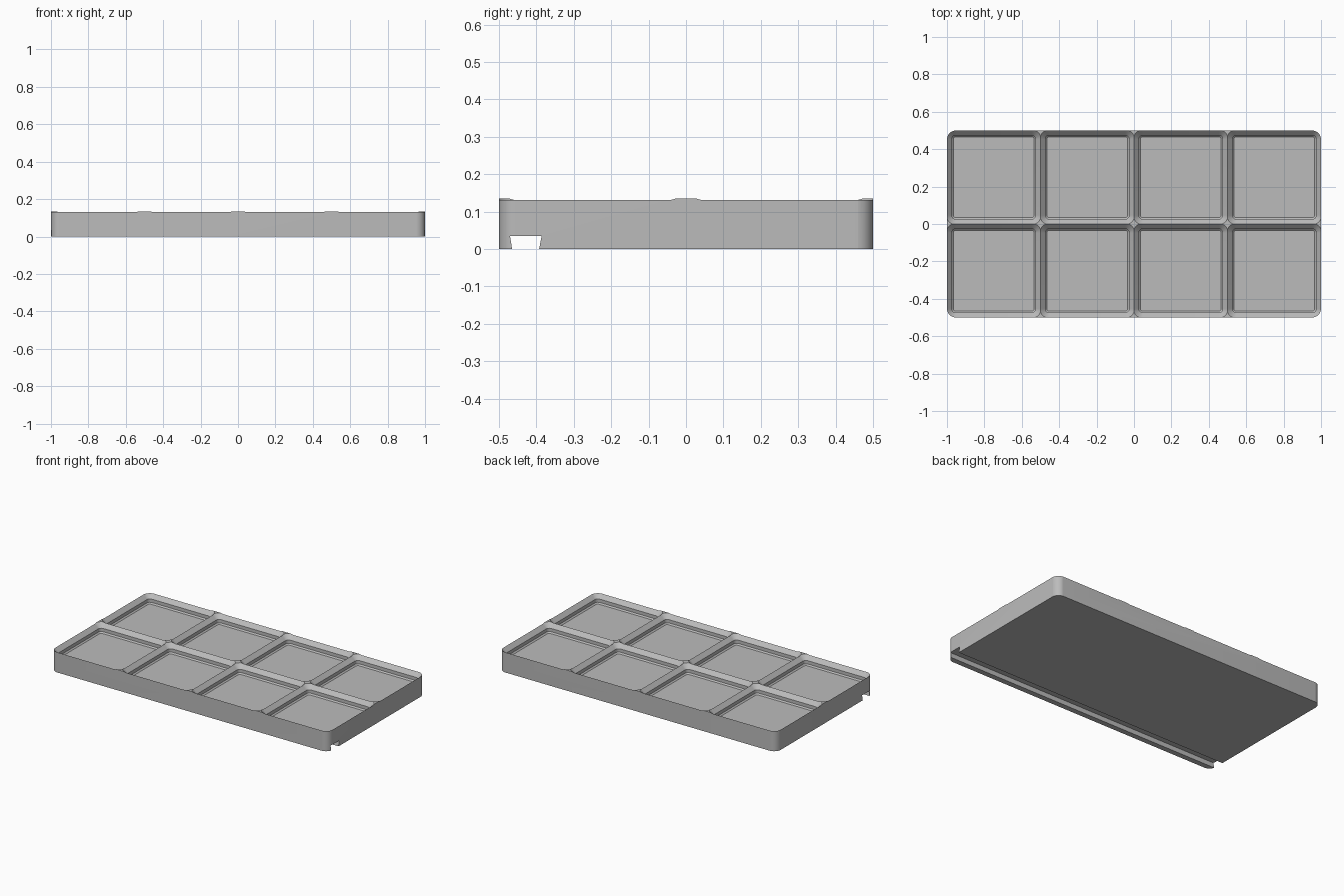
import bpy, bmesh, math

if "Cube" in bpy.data.objects:
    bpy.data.objects.remove(bpy.data.objects["Cube"])

CELL = 0.5        # pitch of one pocket
RADIUS = 0.0476   # corner radius at the pocket rim
HEIGHT = 0.1345
RIM = 0.131       # height of the sharp edge between pockets

grey = bpy.data.materials.new("light grey")
grey.diffuse_color = (0.5, 0.5, 0.5, 1)
grey.use_nodes = True
grey.node_tree.nodes["Principled BSDF"].inputs["Base Color"].default_value = grey.diffuse_color


def ring(cx, cy, hx, hy, r, z, seg=10):
    """Rounded rectangle outline at height z."""
    pts = []
    for k, (sx, sy) in enumerate([(1, 1), (-1, 1), (-1, -1), (1, -1)]):
        for i in range(seg + 1):
            a = math.pi / 2 * (k + i / seg)
            pts.append((cx + sx * (hx - r) + r * math.cos(a),
                        cy + sy * (hy - r) + r * math.sin(a), z))
    return pts


def loft(name, rings):
    """Closed solid through a stack of matching outlines."""
    bm = bmesh.new()
    loops = [[bm.verts.new(p) for p in r] for r in rings]
    n = len(loops[0])
    for a, b in zip(loops, loops[1:]):
        for i in range(n):
            j = (i + 1) % n
            bm.faces.new((a[i], a[j], b[j], b[i]))
    bm.faces.new(loops[0][::-1])
    bm.faces.new(loops[-1])
    bmesh.ops.recalc_face_normals(bm, faces=bm.faces)
    me = bpy.data.meshes.new(name)
    bm.to_mesh(me)
    bm.free()
    me.materials.append(grey)
    ob = bpy.data.objects.new(name, me)
    bpy.context.collection.objects.link(ob)
    return ob


# Rounded slab
tray = loft("tray", [ring(0, 0, 1, 0.5, RADIUS, z) for z in (0, HEIGHT)])

# Pocket cutters: chamfer, straight wall, wide chamfer (inset, height)
profile = [(0.0339, RIM - 0.0554), (0.0256, RIM - 0.0471),
           (0.0256, RIM - 0.0256), (-0.005, RIM + 0.005)]
cutters = []
for ix in range(4):
    for iy in range(2):
        cx, cy = (ix - 1.5) * CELL, (iy - 0.5) * CELL
        cutters.append(loft("pocket_cutter", [
            ring(cx, cy, CELL / 2 - o, CELL / 2 - o, RADIUS - o, z)
            for o, z in profile]))

# Dovetail slot running under the front edge
slot = [(-0.4645, -0.002), (-0.393, -0.002), (-0.386, 0.035), (-0.4705, 0.035)]
cutters.append(loft("slot_cutter", [[(x, y, z) for y, z in slot] for x in (-1.1, 1.1)]))

# Cut everything out of the slab
for c in cutters:
    m = tray.modifiers.new("cut", 'BOOLEAN')
    m.operation, m.solver, m.object = 'DIFFERENCE', 'EXACT', c
    c.hide_render = True
bpy.context.view_layer.objects.active = tray
tray.select_set(True)
for m in list(tray.modifiers):
    bpy.ops.object.modifier_apply(modifier=m.name)
for c in cutters:
    bpy.data.objects.remove(c)
bpy.ops.object.shade_smooth_by_angle(angle=math.radians(25))
